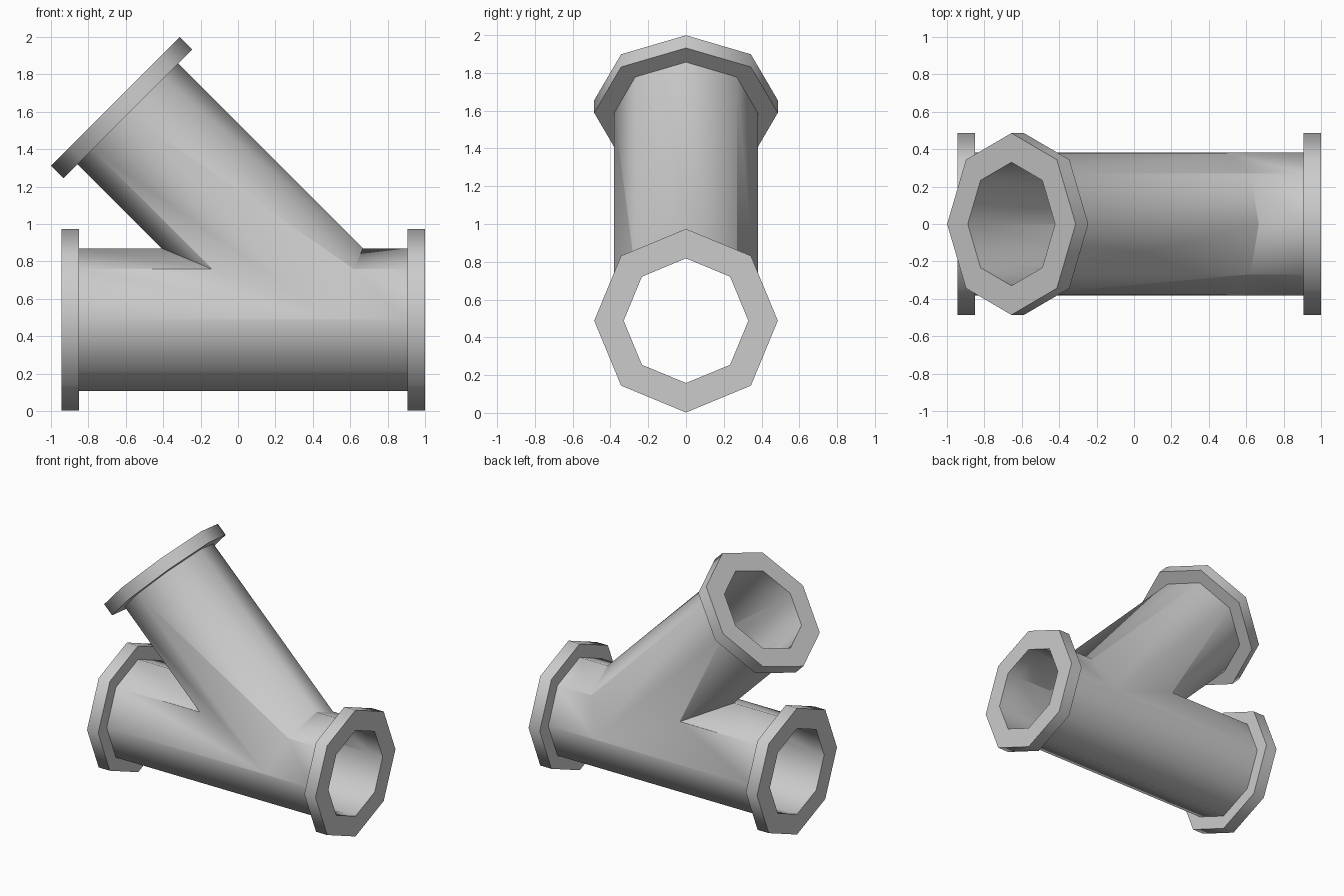
import bpy, bmesh, math
from mathutils import Vector

if "Cube" in bpy.data.objects:
    bpy.data.objects.remove(bpy.data.objects["Cube"])

steel = bpy.data.materials.new("grey metal")
steel.diffuse_color = (0.6, 0.6, 0.6, 1)
steel.use_nodes = True
steel.node_tree.nodes["Principled BSDF"].inputs["Base Color"].default_value = steel.diffuse_color

SIDES = 8
UP = Vector((0, 1, 0))


def ring(bm, center, axis, radius):
    """Octagon of vertices around an axis lying in the xz plane."""
    w = axis.cross(UP)
    return [bm.verts.new(center + radius * (math.cos(a) * UP + math.sin(a) * w))
            for a in (2 * math.pi * i / SIDES for i in range(SIDES))]


def finish(bm, name):
    bmesh.ops.recalc_face_normals(bm, faces=bm.faces)
    mesh = bpy.data.meshes.new(name)
    bm.to_mesh(mesh)
    bm.free()
    obj = bpy.data.objects.new(name, mesh)
    mesh.materials.append(steel)
    bpy.context.collection.objects.link(obj)
    return obj


def loft(bm, a, b):
    for i in range(SIDES):
        j = (i + 1) % SIDES
        bm.faces.new((a[i], a[j], b[j], b[i]))


def rod(name, p, q, radius):
    bm = bmesh.new()
    axis = (q - p).normalized()
    a, b = ring(bm, p, axis, radius), ring(bm, q, axis, radius)
    loft(bm, a, b)
    bm.faces.new(a)
    bm.faces.new(b)
    return finish(bm, name)


def flange(name, p, q, outer, inner):
    bm = bmesh.new()
    axis = (q - p).normalized()
    r = [ring(bm, c, axis, s) for c, s in ((p, inner), (p, outer), (q, outer), (q, inner))]
    for i in range(4):
        loft(bm, r[i], r[(i + 1) % 4])
    return finish(bm, name)


def boolean(target, cutter, operation):
    mod = target.modifiers.new(operation, 'BOOLEAN')
    mod.operation, mod.object, mod.solver = operation, cutter, 'EXACT'
    bpy.context.view_layer.objects.active = target
    bpy.ops.object.modifier_apply(modifier=mod.name)
    bpy.data.objects.remove(cutter)


def smooth(obj):
    bpy.ops.object.select_all(action='DESELECT')
    obj.select_set(True)
    bpy.context.view_layer.objects.active = obj
    bpy.ops.object.shade_smooth_by_angle(angle=math.radians(50))


# Key points: main run along x, branch leaning 45 degrees to the left
Z = 0.488
T = 0.095
left, right = Vector((-0.945, 0, Z)), Vector((1.0, 0, Z))
joint = Vector((0.512, 0, Z))
lean = Vector((-1, 0, 1)).normalized()
top = joint + lean * 1.651
X = Vector((1, 0, 0))

# Pipe body: outer shell united, then the bores cut out
body = rod("wye_pipe_body", left + X * T, right - X * T, 0.382)
boolean(body, rod("branch_shell", joint, top - lean * T, 0.380), 'UNION')
boolean(body, rod("main_bore", left, right, 0.331), 'DIFFERENCE')
boolean(body, rod("branch_bore", joint, top, 0.330), 'DIFFERENCE')
smooth(body)

# Flanges at the three openings
for name, end, out in (("left_flange", left, -X), ("right_flange", right, X),
                       ("branch_flange", top, lean)):
    smooth(flange(name, end - out * T, end, 0.486, 0.330))
